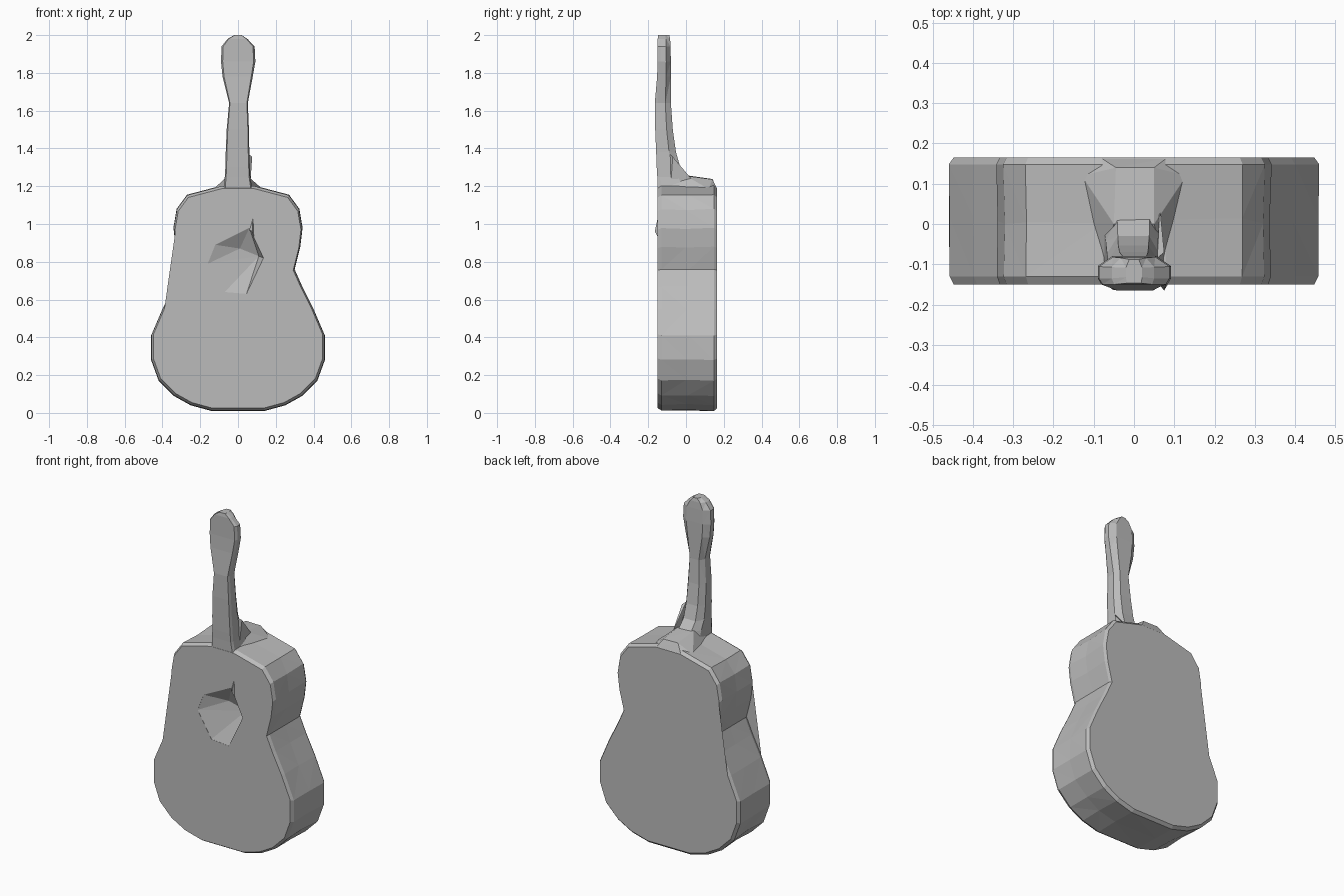
import bpy, bmesh, random
from mathutils import Vector

random.seed(4)
if "Cube" in bpy.data.objects:
    bpy.data.objects.remove(bpy.data.objects["Cube"])

grey = bpy.data.materials.new("plain grey")
grey.use_nodes = True
colour = (0.5, 0.5, 0.5, 1)
grey.diffuse_color = colour
grey.node_tree.nodes["Principled BSDF"].inputs["Base Color"].default_value = colour


def finish(name, bm):
    bmesh.ops.recalc_face_normals(bm, faces=bm.faces)
    mesh = bpy.data.meshes.new(name)
    bm.to_mesh(mesh)
    bm.free()
    mesh.materials.append(grey)
    obj = bpy.data.objects.new(name, mesh)
    bpy.context.collection.objects.link(obj)
    return obj


def loft(name, rings):
    """Skin closed rings of equal length and cap both ends."""
    bm = bmesh.new()
    loops = [[bm.verts.new(p) for p in ring] for ring in rings]
    n = len(loops[0])
    for a, b in zip(loops, loops[1:]):
        for i in range(n):
            j = (i + 1) % n
            bm.faces.new((a[i], a[j], b[j], b[i]))
    bm.faces.new(loops[0])
    bm.faces.new(loops[-1])
    bmesh.ops.triangulate(bm, faces=bm.faces)
    return finish(name, bm)


def hull(name, points):
    bm = bmesh.new()
    for p in points:
        bm.verts.new(p)
    found = bmesh.ops.convex_hull(bm, input=bm.verts)
    spare = {v for v in found["geom_interior"] if isinstance(v, bmesh.types.BMVert)}
    bmesh.ops.delete(bm, geom=list(spare), context="VERTS")
    return finish(name, bm)


# Body: waisted outline with softened front and back rims
half = [(0.14, 0.01), (0.25, 0.04), (0.34, 0.09), (0.42, 0.17), (0.46, 0.28),
        (0.46, 0.41), (0.40, 0.55), (0.34, 0.67), (0.30, 0.76), (0.33, 0.88),
        (0.342, 0.98), (0.325, 1.08), (0.27, 1.155), (0.08, 1.205)]
outline = half + [(-x, z) for x, z in reversed(half)]


def body_ring(y, shrink, jitter=0):
    ring = []
    for x, z in outline:
        push = random.uniform(-jitter, 0)
        k = 1 - (shrink - push) / 0.46
        ring.append((x * k, y + 3 * push, 0.6 + (z - 0.6) * k))
    return ring


body = loft("body", [body_ring(-0.15, 0.012), body_ring(-0.13, 0.002),
                     body_ring(0.02, 0.0, 0.008),
                     body_ring(0.148, 0.0), body_ring(0.165, 0.012)])

# Sound hole: faceted hollow, deepest beside its steep right wall
rim = [(-0.16, 0.79), (-0.12, 0.89), (0.06, 0.98), (0.135, 0.82), (0.045, 0.63), (-0.07, 0.64)]
cutter = hull("sound_hole_cutter",
              [(x, y, z) for x, z in rim for y in (-0.2, -0.149)]
              + [(0.01, -0.10, 0.87), (0.11, -0.08, 0.83)])
cutter.hide_render = True
cutter.hide_viewport = True
cut = body.modifiers.new("sound hole", "BOOLEAN")
cut.operation = "DIFFERENCE"
cut.solver = "EXACT"
cut.object = cutter

# Raised lip above the sound hole
hull("sound_hole_lip", [(0.06, -0.148, 0.97), (0.08, -0.148, 1.04), (0.075, -0.165, 0.96),
                        (0.085, -0.148, 0.93)])

# Neck and headstock: height, left edge, right edge, front, back
sections = [(1.19, -0.075, 0.075, -0.15, 0.06), (1.25, -0.07, 0.065, -0.152, 0.015),
            (1.30, -0.067, 0.063, -0.155, -0.03), (1.38, -0.065, 0.06, -0.158, -0.053),
            (1.50, -0.06, 0.058, -0.163, -0.07), (1.64, -0.047, 0.052, -0.165, -0.08),
            (1.78, -0.082, 0.078, -0.153, -0.08), (1.86, -0.09, 0.092, -0.15, -0.08),
            (1.94, -0.087, 0.088, -0.15, -0.082), (1.98, -0.055, 0.05, -0.15, -0.084),
            (2.0, -0.02, 0.02, -0.147, -0.088)]
rings = []
for z, left, right, front, back in sections:
    mid = front + 0.65 * (back - front)
    lb, rb = left * 0.6, right * 0.6
    rings.append([(left * 0.9, front, z), (right * 0.9, front, z), (right, front + 0.015, z),
                  (right, mid, z), (rb, back, z), (lb, back, z),
                  (left, mid, z), (left, front + 0.015, z)])
loft("neck_and_headstock", rings)

# Heel: ridge running from the neck across the top of the body
hull("heel", [(-0.075, -0.10, 1.195), (0.075, -0.10, 1.195), (-0.05, 0.0, 1.258),
              (0.05, 0.0, 1.255), (-0.045, 0.14, 1.238), (0.05, 0.14, 1.236),
              (-0.08, 0.163, 1.19), (0.08, 0.163, 1.19),
              (-0.13, 0.12, 1.185), (0.13, 0.12, 1.185)])

# Small spur on the side of the neck
hull("neck_spur", [(0.058, -0.085, 1.37), (0.075, -0.07, 1.355), (0.066, -0.08, 1.22),
                   (0.064, 0.045, 1.22), (0.058, -0.05, 1.32)])
